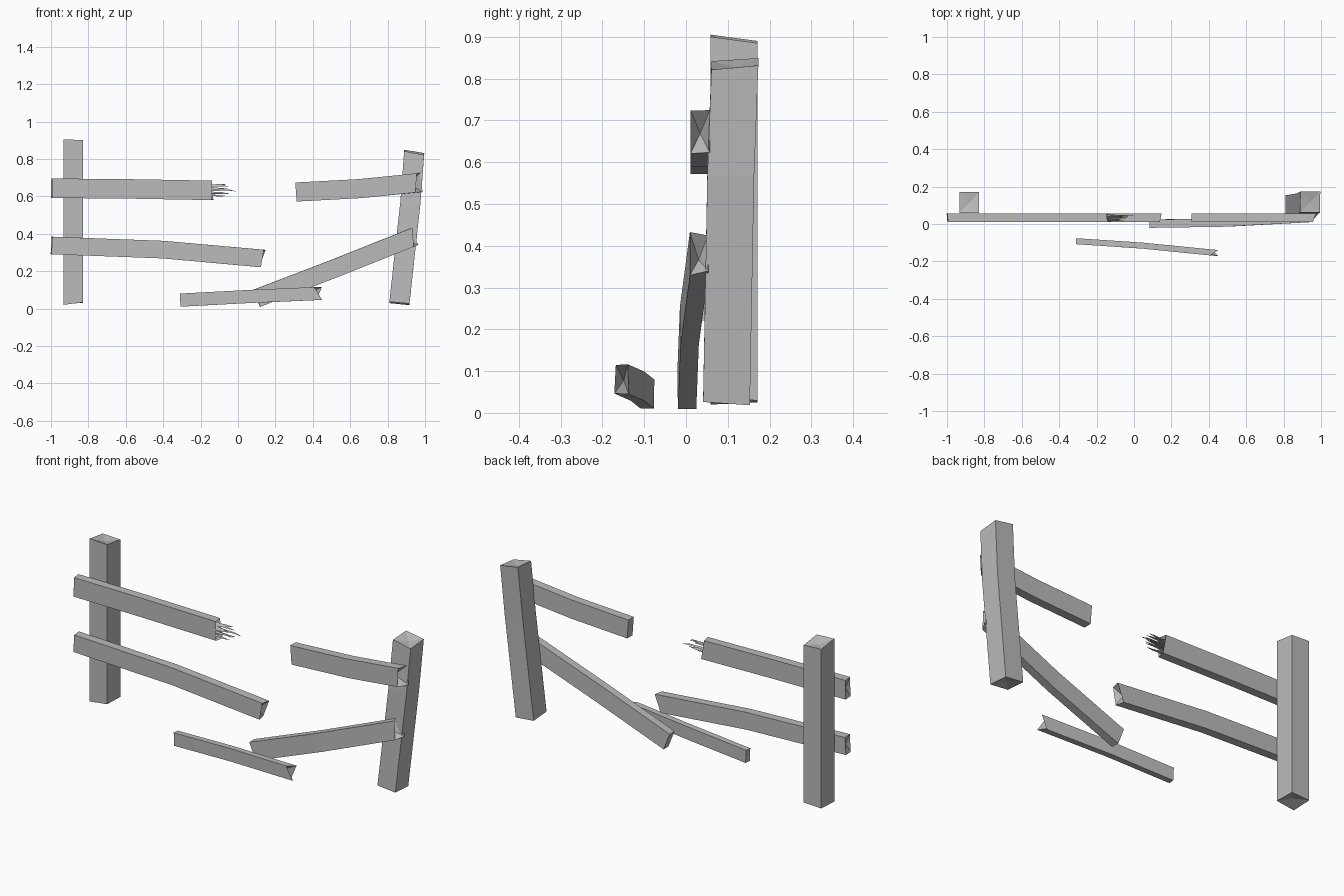
import bpy, bmesh, random
from mathutils import Vector

cube = bpy.data.objects.get("Cube")
if cube:
    bpy.data.objects.remove(cube)
random.seed(4)

wood = bpy.data.materials.new("weathered grey")
wood.use_nodes = True
GREY = (0.5, 0.5, 0.5, 1)
wood.diffuse_color = GREY
wood.node_tree.nodes["Principled BSDF"].inputs["Base Color"].default_value = GREY

CORNERS = ((-1, -1), (1, -1), (1, 1), (-1, 1))


def finish(name, bm):
    bmesh.ops.recalc_face_normals(bm, faces=bm.faces)
    mesh = bpy.data.meshes.new(name)
    bm.to_mesh(mesh)
    bm.free()
    mesh.materials.append(wood)
    bpy.context.collection.objects.link(bpy.data.objects.new(name, mesh))


def beam(name, path, width, height, start, end, ref=(0, 0, 1)):
    """Box swept along path. start and end hold how far each corner, then the
    middle, of the broken end reaches outwards along the beam."""
    bm = bmesh.new()
    path = [Vector(p) for p in path]
    d = (path[-1] - path[0]).normalized()
    side = Vector(ref).cross(d).normalized()
    up = d.cross(side)
    reach = {0: [-r for r in start], len(path) - 1: end}
    rings = []
    for i, p in enumerate(path):
        out = reach.get(i, [0] * 5)
        rings.append([bm.verts.new(p + side * (a * width / 2) + up * (b * height / 2) + d * out[k])
                      for k, (a, b) in enumerate(CORNERS)])
    for r0, r1 in zip(rings, rings[1:]):
        for k in range(4):
            n = (k + 1) % 4
            bm.faces.new((r0[k], r0[n], r1[n], r1[k]))
    # fan of splintered faces on each end
    for i, ring in ((0, rings[0]), (len(path) - 1, rings[-1])):
        mid = bm.verts.new(path[i] + d * reach[i][4])
        for k in range(4):
            bm.faces.new((ring[k], ring[(k + 1) % 4], mid))
    finish(name, bm)


# posts
beam("right_post", [(-0.88, 0.115, 0.03), (-0.88, 0.115, 0.89)], 0.105, 0.112,
     (0.01, -0.003, 0, 0.005, -0.01), (0.015, 0.01, -0.005, 0, -0.008), ref=(0, 1, 0))
beam("left_post", [(0.863, 0.097, 0.03), (0.922, 0.107, 0.57), (0.942, 0.117, 0.835)], 0.108, 0.112,
     (0, 0, 0.005, 0.005, -0.01), (0, -0.01, 0.003, 0.01, -0.008), ref=(0, 1, 0))

# rails still fixed to the posts
beam("upper_right_rail", [(-0.995, 0.034, 0.643), (-0.6, 0.034, 0.64), (-0.16, 0.034, 0.632)],
     0.046, 0.104, (0, 0.004, 0.004, 0, -0.012), (0.02, 0.03, 0.01, 0.02, -0.06))
beam("lower_right_rail", [(-0.995, 0.034, 0.337), (-0.4, 0.034, 0.315), (0.125, 0.034, 0.268)],
     0.046, 0.094, (0, 0.004, 0.004, 0, -0.012), (0.0, -0.01, 0.02, 0.01, -0.03))
beam("upper_left_rail", [(0.31, 0.034, 0.623), (0.65, 0.034, 0.641), (0.955, 0.034, 0.672)],
     0.046, 0.102, (0, 0, 0, 0, -0.006), (-0.01, 0.028, 0.022, 0.005, -0.04))
beam("fallen_left_rail", [(0.1, 0.002, 0.055), (0.5, 0.008, 0.208), (0.925, 0.031, 0.377)],
     0.044, 0.098, (0, 0, 0, 0, -0.006), (-0.005, 0.024, 0.005, 0.028, -0.03))

# loose rail lying on the ground
beam("ground_rail", [(-0.308, -0.092, 0.045), (0.05, -0.116, 0.064), (0.42, -0.153, 0.08)],
     0.032, 0.07, (0, 0, 0, 0, -0.006), (0.03, -0.005, 0.03, -0.01, -0.05))

# splinters at the snapped end of the upper rail
bm = bmesh.new()
for i in range(8):
    start = Vector((-0.2, 0.02 + 0.008 * (i % 4), 0.607 + 0.007 * i))
    length = random.uniform(0.12, 0.205)
    rings = []
    for t, size in ((0, 0.008), (0.4, 0.006), (0.75, 0.004)):
        p = start + Vector((length * t, 0, random.uniform(-0.008, 0.008)))
        rings.append([bm.verts.new(p + Vector((0, a * size, b * size))) for a, b in ((-1, -0.6), (1, -0.6), (0, 1))])
    tip = bm.verts.new(start + Vector((length, 0, random.uniform(-0.006, 0.01))))
    bm.faces.new(rings[0])
    for k in range(3):
        n = (k + 1) % 3
        for r0, r1 in zip(rings, rings[1:]):
            bm.faces.new((r0[k], r0[n], r1[n], r1[k]))
        bm.faces.new((rings[-1][k], rings[-1][n], tip))
finish("splinters", bm)
